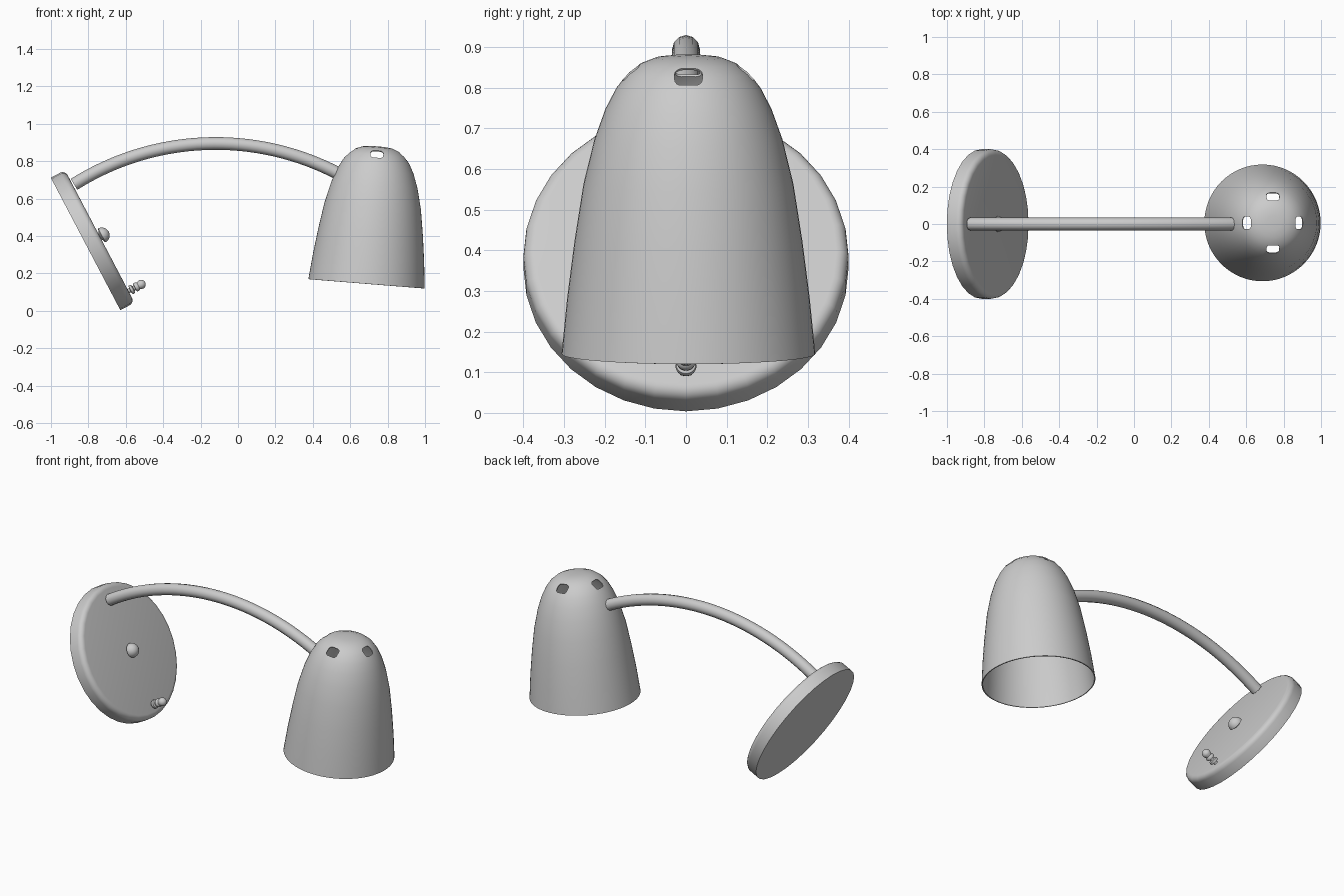
import bpy, bmesh, math
from mathutils import Matrix, Vector

cube = bpy.data.objects.get("Cube")
if cube:
    bpy.data.objects.remove(cube)

grey = bpy.data.materials.new("lamp grey")
grey.use_nodes = True
colour = (0.6, 0.6, 0.6, 1)
grey.diffuse_color = colour
grey.node_tree.nodes["Principled BSDF"].inputs["Base Color"].default_value = colour


def activate(obj):
    bpy.ops.object.select_all(action="DESELECT")
    obj.select_set(True)
    bpy.context.view_layer.objects.active = obj


def smooth(obj, angle=35):
    activate(obj)
    bpy.ops.object.shade_smooth_by_angle(angle=math.radians(angle))


def add(name, bm):
    bmesh.ops.recalc_face_normals(bm, faces=bm.faces)
    mesh = bpy.data.meshes.new(name)
    bm.to_mesh(mesh)
    bm.free()
    mesh.materials.append(grey)
    obj = bpy.data.objects.new(name, mesh)
    bpy.context.collection.objects.link(obj)
    return obj


def lathe(name, profile, segments, place):
    """Spin (radius, height) points about z, then put the part in place."""
    bm = bmesh.new()
    verts = [bm.verts.new((r, 0, h)) for r, h in profile]
    edges = [bm.edges.new(pair) for pair in zip(verts, verts[1:])]
    bmesh.ops.spin(bm, geom=verts + edges, axis=(0, 0, 1), cent=(0, 0, 0),
                   angle=math.tau, steps=segments)
    bmesh.ops.remove_doubles(bm, verts=bm.verts, dist=0.0005)
    obj = add(name, bm)
    obj.matrix_world = place
    return obj


def quarter(radius, r0, h0, steps=5):
    """Rounded corner from the side (r0 + radius) to the top (h0 + radius)."""
    return [(r0 + radius * math.cos(math.pi / 2 * i / steps),
             h0 + radius * math.sin(math.pi / 2 * i / steps)) for i in range(steps + 1)]


# Tilted round wall plate with a softened front edge
plate = Matrix.Translation((-0.815, 0, 0.358)) @ Matrix.Rotation(math.radians(62.3), 4, "Y")
thick = 0.086
smooth(lathe("wall_plate", [(0, 0), (0.4, 0)] + quarter(0.03, 0.37, thick - 0.03) + [(0, thick)],
             32, plate))

# Domed knob in the middle of the plate
smooth(lathe("centre_knob", [(0, 0)] + quarter(0.042, 0, 0.018, 8), 24,
             plate @ Matrix.Translation((0, 0, thick - 0.006))))

# Small switch: two collars, a stem and a rounded tip
switch = [(0.012, 0), (0.012, 0.012), (0.024, 0.014), (0.026, 0.021), (0.024, 0.028),
          (0.014, 0.032), (0.014, 0.04), (0.023, 0.042), (0.025, 0.05), (0.023, 0.058),
          (0.02, 0.062)] + quarter(0.025, 0, 0.078, 6)
smooth(lathe("switch", switch, 20, plate @ Matrix.Translation((0.33, 0, thick - 0.002))), 50)

# Arched arm
curve = bpy.data.curves.new("arm", "CURVE")
curve.dimensions = "3D"
curve.bevel_depth = 0.034
curve.bevel_resolution = 4
curve.use_fill_caps = True
spline = curve.splines.new("POLY")
count = 33
spline.points.add(count - 1)
for i, point in enumerate(spline.points):
    a = math.radians(-32.2 + 60 * i / (count - 1))
    point.co = (-0.12 + 1.42 * math.sin(a), 0, -0.525 + 1.42 * math.cos(a), 1)
curve.materials.append(grey)
arm = bpy.data.objects.new("arm", curve)
bpy.context.collection.objects.link(arm)
activate(arm)
bpy.ops.object.convert(target="MESH")
smooth(arm)

# Bell shade: thin shell, open at the bottom
outline = [(0.312, 0), (0.298, 0.14), (0.28, 0.28), (0.258, 0.42), (0.231, 0.53), (0.204, 0.605),
           (0.178, 0.655), (0.15, 0.692), (0.118, 0.716), (0.08, 0.731), (0.04, 0.736), (0, 0.737)]
stand = Matrix.Translation((0.687, 0.006, 0.145)) @ Matrix.Rotation(math.radians(4.6), 4, "Y")
shade = lathe("shade", outline, 64, stand)
shell = shade.modifiers.new("shell", "SOLIDIFY")
shell.thickness = 0.006
shell.offset = -1

# Four rounded vent holes around the crown
cutters = []
for k in range(4):
    bm = bmesh.new()
    bmesh.ops.create_cube(bm, size=1, matrix=Matrix.Diagonal((0.056, 0.068, 0.09, 1)))
    upright = [e for e in bm.edges if abs((e.verts[0].co - e.verts[1].co).z) > 0.05]
    bmesh.ops.bevel(bm, geom=upright, offset=0.018, segments=4, profile=0.5, affect="EDGES")
    cutter = add("vent_cutter", bm)
    cutter.hide_render = True
    cutter.matrix_world = (stand @ Matrix.Rotation(k * math.pi / 2, 4, "Z")
                           @ Matrix.Translation((0.143, 0, 0.698))
                           @ Matrix.Rotation(math.radians(38), 4, "Y"))
    cut = shade.modifiers.new("vent", "BOOLEAN")
    cut.operation = "DIFFERENCE"
    cut.solver = "EXACT"
    cut.object = cutter
    cutters.append(cutter)
activate(shade)
bpy.context.view_layer.update()
for modifier in list(shade.modifiers):
    bpy.ops.object.modifier_apply(modifier=modifier.name)
for cutter in cutters:
    bpy.data.objects.remove(cutter)
smooth(shade)
